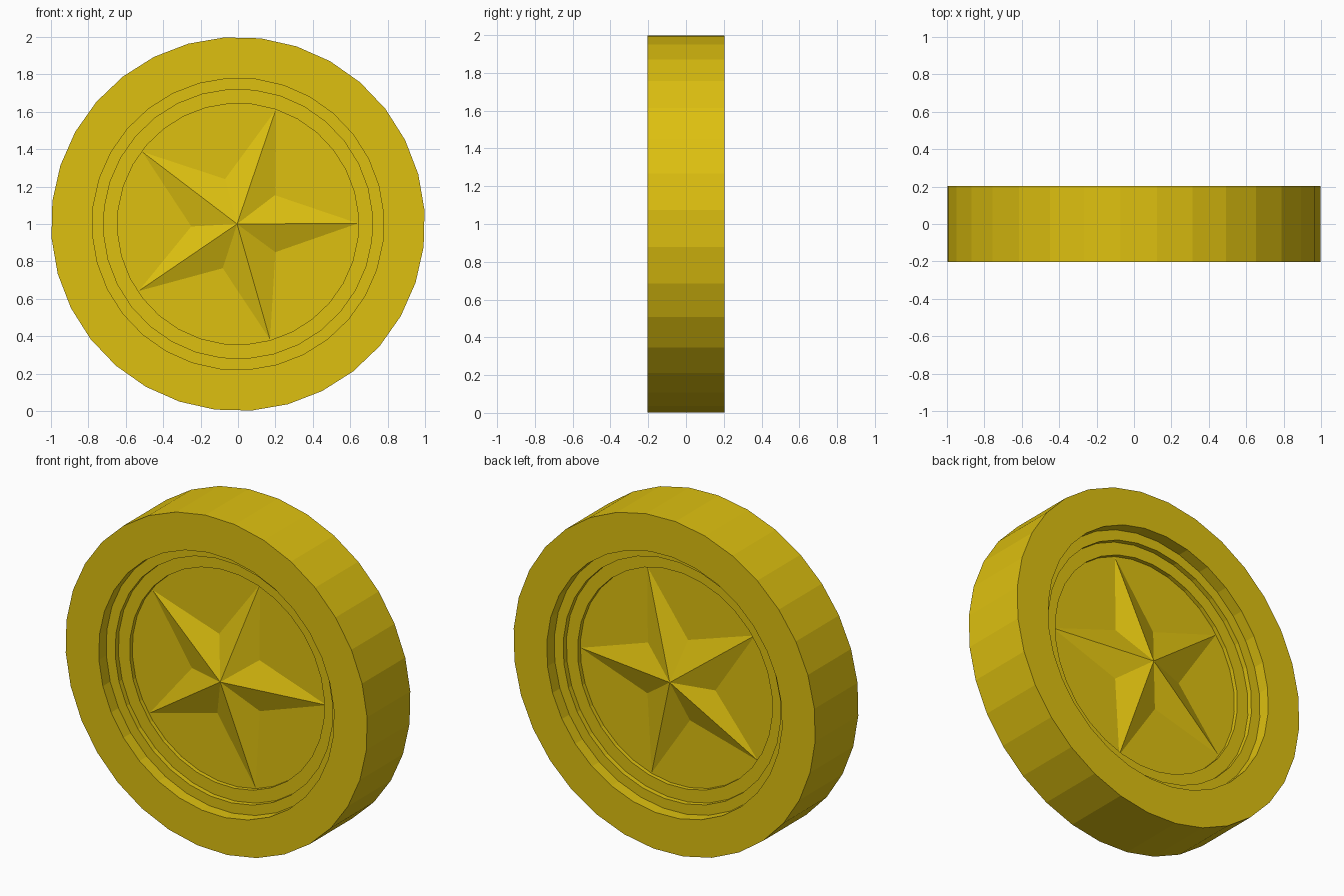
import bpy, bmesh, math

if "Cube" in bpy.data.objects:
    bpy.data.objects.remove(bpy.data.objects["Cube"])

SIDES = 32
PHASE = math.radians(4.2)
HALF = 0.204          # half thickness of the coin
CENTRE_Z = 1.0

gold = bpy.data.materials.new("gold")
gold.diffuse_color = (0.73, 0.53, 0.005, 1)
gold.use_nodes = True
gold.node_tree.nodes["Principled BSDF"].inputs["Base Color"].default_value = gold.diffuse_color


def finish(bm, name):
    bmesh.ops.recalc_face_normals(bm, faces=bm.faces)
    mesh = bpy.data.meshes.new(name)
    bm.to_mesh(mesh)
    bm.free()
    mesh.materials.append(gold)
    obj = bpy.data.objects.new(name, mesh)
    bpy.context.collection.objects.link(obj)
    return obj


def polar(r, a, y):
    return (r * math.cos(a), y, CENTRE_Z + r * math.sin(a))


# Coin body: stepped recess on both faces, spun as rings of (radius, y)
half_profile = [(0.645, HALF - 0.125), (0.645, HALF - 0.10), (0.72, HALF - 0.10),
                (0.72, HALF - 0.07), (0.78, HALF - 0.07), (0.78, HALF), (1.0, HALF)]
profile = [(r, -y) for r, y in half_profile] + half_profile[::-1]
bm = bmesh.new()
rings = [[bm.verts.new(polar(r, PHASE + math.tau * i / SIDES, y)) for i in range(SIDES)]
         for r, y in profile]
for a, b in zip(rings, rings[1:]):
    for i in range(SIDES):
        j = (i + 1) % SIDES
        bm.faces.new((a[i], a[j], b[j], b[i]))
bm.faces.new(rings[0])
bm.faces.new(rings[-1])
finish(bm, "coin_body")

# Faceted star on each face: tips and notches on the recess floor, raised centre
TIPS = [0.3, 71.7, 143.0, 214.0, 285.5]
NOTCHES = [38.0, 106.0, 183.0, 251.0, 323.0]


def star(name, side):
    bm = bmesh.new()
    floor = side * (HALF - 0.125)
    apex = bm.verts.new((-0.005, side * (HALF - 0.043), CENTRE_Z))
    rim = []
    for tip, notch in zip(TIPS, NOTCHES):
        rim.append(bm.verts.new(polar(0.641, math.radians(tip), floor)))
        rim.append(bm.verts.new(polar(0.25, math.radians(notch), floor)))
    for i in range(10):
        bm.faces.new((rim[i], rim[(i + 1) % 10], apex))
    bm.faces.new(rim[::-1])      # closes the star against the floor
    finish(bm, name)


star("front_star", -1)
star("back_star", 1)
